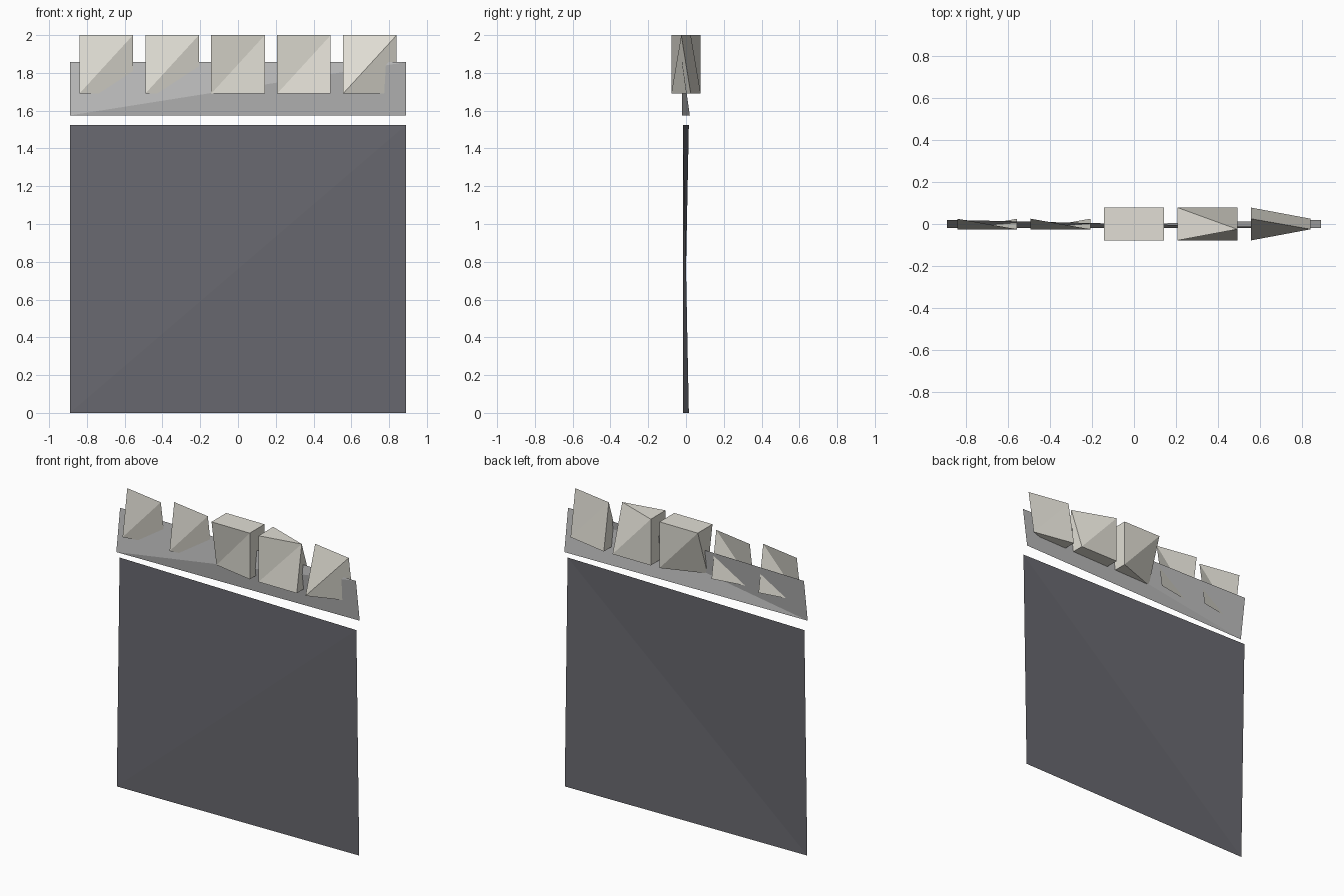
import bpy, bmesh

if "Cube" in bpy.data.objects:
    bpy.data.objects.remove(bpy.data.objects["Cube"])


def material(name, rgb):
    m = bpy.data.materials.new(name)
    m.diffuse_color = (*rgb, 1)
    m.use_nodes = True
    m.node_tree.nodes["Principled BSDF"].inputs["Base Color"].default_value = m.diffuse_color
    return m


def block(name, x0, x1, z0, z1, bl, br, tr, tl, mat):
    """Box seen from the front; each corner is (front y, back y), or one y when pinched to a point."""
    bm = bmesh.new()
    f, b = {}, {}
    for key, x, z, y in (("bl", x0, z0, bl), ("br", x1, z0, br),
                         ("tr", x1, z1, tr), ("tl", x0, z1, tl)):
        f[key] = bm.verts.new((x, y[0], z))
        b[key] = f[key] if len(y) == 1 else bm.verts.new((x, y[1], z))
    quads = [(f["bl"], f["br"], f["tr"], f["tl"])]
    # a sheet has only its front; a thick block gets the other sides
    if any(f[k] is not b[k] for k in f):
        quads += [(b["br"], b["bl"], b["tl"], b["tr"]),
                  (b["bl"], f["bl"], f["tl"], b["tl"]),
                  (f["br"], b["br"], b["tr"], f["tr"]),
                  (f["tl"], f["tr"], b["tr"], b["tl"]),
                  (b["bl"], b["br"], f["br"], f["bl"])]
    for p, q, r, s in quads:
        for tri in ((p, q, r), (p, r, s)):
            if len(set(tri)) == 3:
                bm.faces.new(tri)
    me = bpy.data.meshes.new(name)
    bm.to_mesh(me)
    bm.free()
    me.materials.append(mat)
    ob = bpy.data.objects.new(name, me)
    bpy.context.collection.objects.link(ob)
    return ob


dark = material("dark_slate", (0.14, 0.14, 0.16))
grey = material("mid_grey", (0.5, 0.5, 0.5))
pale = material("pale_stone", (0.75, 0.73, 0.66))


def sheet(name, x0, x1, z0, z1, t, mat):
    """Twisted sheet: opposite corners pushed to front and back."""
    return block(name, x0, x1, z0, z1, (-t,), (t,), (-t,), (t,), mat)


# large lower panel and the strip above it
sheet("lower_panel", -0.89, 0.89, 0, 1.525, 0.015, dark)
sheet("upper_strip", -0.89, 0.89, 1.575, 1.857, 0.02, grey)

# row of five blocks, each with its own pinched corners
W = (-0.078, 0.078)
F, B = (-0.025,), (0.025,)
corners = [(F, B, F, B),
           (F, B, F, B),
           (F, W, W, W),
           (W, W, F, W),
           (W, B, F, B)]
for i, c in enumerate(corners):
    cx = (i - 2) * 0.349
    block(f"block_{i + 1}", cx - 0.142, cx + 0.142, 1.69, 2.0, *c, pale)
